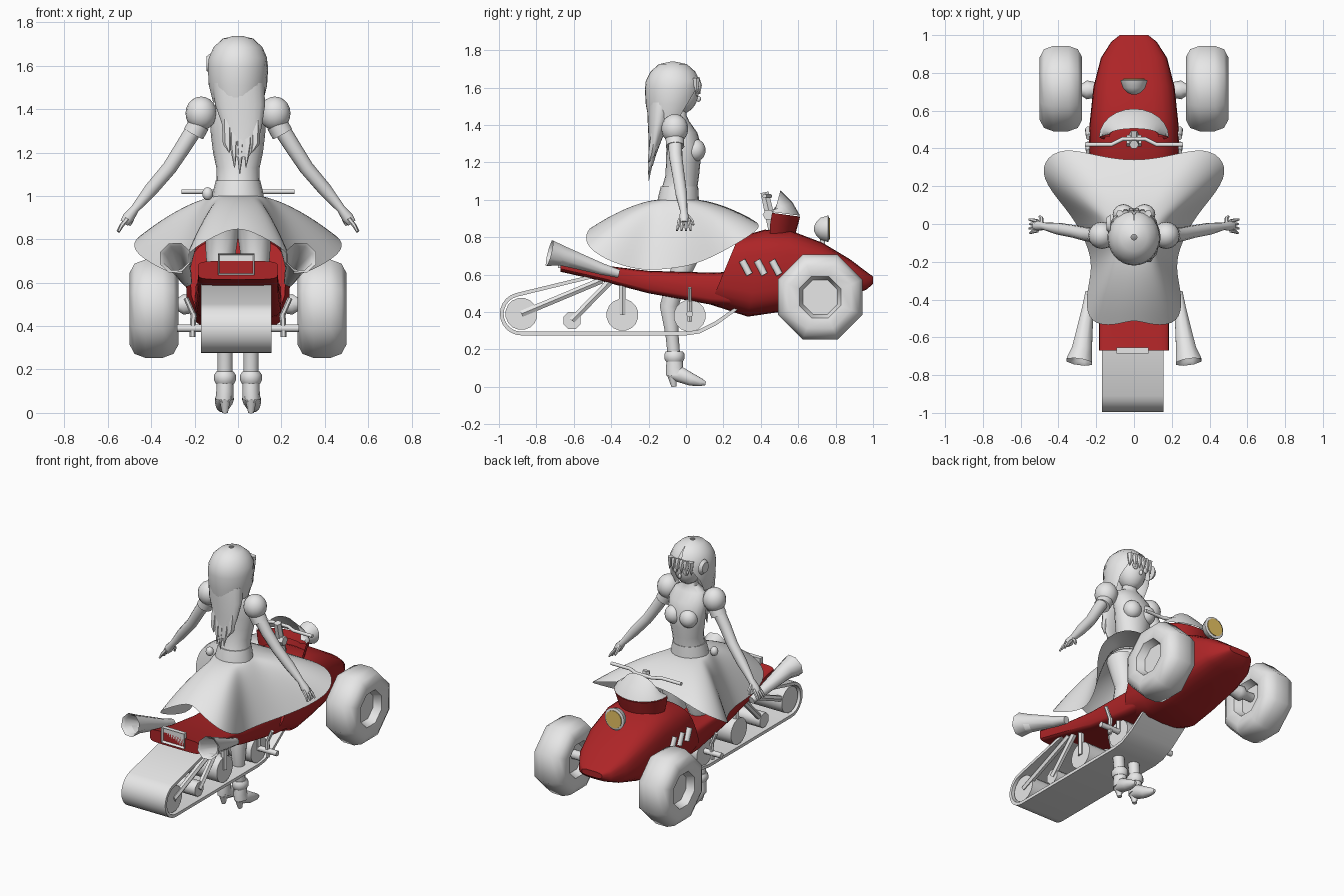
import bpy, bmesh, math
from mathutils import Vector as V

cube = bpy.data.objects.get("Cube")
if cube:
    bpy.data.objects.remove(cube)


def material(name, rgb):
    m = bpy.data.materials.new(name)
    m.use_nodes = True
    m.diffuse_color = (*rgb, 1)
    m.node_tree.nodes["Principled BSDF"].inputs["Base Color"].default_value = (*rgb, 1)
    return m


GREY = material("light grey", (0.8, 0.8, 0.8))
RED = material("deep red", (0.42, 0.018, 0.02))
YELLOW = material("lamp yellow", (0.9, 0.62, 0.14))
parts = []


def finish(name, bm, mat, angle=50):
    bmesh.ops.recalc_face_normals(bm, faces=bm.faces)
    me = bpy.data.meshes.new(name)
    bm.to_mesh(me)
    bm.free()
    me.materials.append(mat)
    ob = bpy.data.objects.new(name, me)
    bpy.context.collection.objects.link(ob)
    parts.append((ob, angle))
    return ob


def skin(name, rows, mat=GREY, ring=True, loop=False, caps=True, angle=50):
    """Join rows of points with quads; rows may be rings, and may close into a loop."""
    bm = bmesh.new()
    vs = [[bm.verts.new(p) for p in r] for r in rows]
    n = len(rows[0])
    for i in range(len(rows) if loop else len(rows) - 1):
        a, b = vs[i], vs[(i + 1) % len(rows)]
        for k in range(n if ring else n - 1):
            j = (k + 1) % n
            bm.faces.new((a[k], a[j], b[j], b[k]))
    if caps and ring and not loop:
        bm.faces.new(vs[0])
        bm.faces.new(vs[-1])
    return finish(name, bm, mat, angle)


def tube(name, pts, radii, mat=GREY, n=10, straight=False):
    """Round section swept along a path."""
    pts = [V(p) for p in pts]
    if not isinstance(radii, (list, tuple)):
        radii = [radii] * len(pts)
    whole = (pts[-1] - pts[0]).normalized()
    ref = V((0, 1, 0)) if abs(whole.x) > 0.8 else V((1, 0, 0))
    rows = []
    for i, p in enumerate(pts):
        t = whole if straight else (pts[min(i + 1, len(pts) - 1)] - pts[max(i - 1, 0)]).normalized()
        u = t.cross(ref).normalized()
        w = t.cross(u)
        rows.append([p + radii[i] * (u * math.cos(a) + w * math.sin(a))
                     for a in (2 * math.pi * (k + 0.5) / n for k in range(n))])
    return skin(name, rows, mat)


def ball(name, centre, size, mat=GREY):
    bm = bmesh.new()
    bmesh.ops.create_uvsphere(bm, u_segments=16, v_segments=10, radius=1)
    for v in bm.verts:
        v.co = V([c + s * q for c, s, q in zip(centre, size, v.co)])
    return finish(name, bm, mat)


def stack(name, rings, mat=GREY, n=20):
    """Flat elliptical rings: x, y, z, x radius, y radius."""
    return skin(name, [[(x + rx * math.cos(2 * math.pi * k / n), y + ry * math.sin(2 * math.pi * k / n), z)
                        for k in range(n)] for x, y, z, rx, ry in rings], mat)


def hull(name, stations, e, n=24):
    """Rounded box sections: bottom y, top y, half width, bottom z, top z."""
    def soft(c):
        return math.copysign(abs(c) ** e, c)
    rows = []
    for yb, yt, hw, zb, zt in stations:
        row = []
        for k in range(n):
            a = 2 * math.pi * k / n
            f = 0.5 + 0.5 * soft(math.sin(a))
            row.append((hw * soft(math.cos(a)), yb + (yt - yb) * f, zb + (zt - zb) * f))
        rows.append(row)
    return skin(name, rows, RED, angle=35)


# Bodywork
hull("hood", [(.13, .28, .22, .44, .80), (.33, .42, .24, .375, .84), (.5, .56, .235, .4, .835),
              (.72, .73, .215, .44, .77), (.88, .88, .175, .485, .68), (.965, .965, .12, .52, .615),
              (1, 1, .075, .55, .59)], 0.6)
hull("tail", [(.25, .3, .2, .43, .62), (.13, .15, .2, .44, .61), (-.2, -.2, .19, .5, .62),
              (-.45, -.45, .185, .565, .65), (-.67, -.67, .185, .615, .7)], 0.35)


def arc(rx, y, ry, z, drop=0, n=13):
    ts = [math.pi * (k / (n - 1) - 0.5) for k in range(n)]
    return [(rx * math.sin(t), y + ry * math.cos(t), z - drop * (1 - math.cos(t))) for t in ts]


skin("cowl", [arc(.15, .45, .13, .8), arc(.17, .45, .15, .87), arc(.185, .46, .15, .91, -.02),
              arc(.13, .46, .06, .9, -.02)], RED, ring=False)
skin("windshield", [arc(.185, .46, .15, .915, -.02), arc(.17, .465, .105, .985, .04),
                    arc(.13, .475, .03, 1.05, .11)], ring=False)

# Headlight
prof = [(-.075, .012), (-.065, .035), (-.04, .06), (0, .073), (.004, .062)]
tube("headlight_shell", [(0, .76 + d, .845) for d, r in prof], [r for d, r in prof], n=16, straight=True)
tube("headlight_lens", [(0, .762, .845), (0, .769, .845)], .058, YELLOW, 16)
tube("headlight_stem", [(0, .73, .74), (0, .73, .8)], .015)

# Steering
tube("handlebar", [(-.26, .42, 1.02), (-.12, .42, 1.02), (-.06, .45, 1.02), (.06, .45, 1.02),
                   (.12, .42, 1.02), (.26, .42, 1.02)], .011)
tube("steering_stem", [(0, .47, .82), (0, .42, 1.04)], [.03, .025], n=6)
tube("stem_clamp", [(-.04, .44, .92), (.04, .44, .92)], .03, n=6)

# Track belt, rollers and struts
path = [(-.88 + .105 * math.cos(a), .39 + .105 * math.sin(a))
        for a in (math.radians(105 + 15 * k) for k in range(12))]
path += [(0, .285), (.07, .295), (.16, .34), (.3, .44), (.22, .5), (-.5, .59)]
rows = []
for i, (y, z) in enumerate(path):
    p, q = path[i - 1], path[(i + 1) % len(path)]
    t = V((0, q[0] - p[0], q[1] - p[1])).normalized()
    side = V((0, -t.z, t.y)) * .01
    rows.append([V((x, y, z)) + side * s for x, s in ((-.17, 1), (.155, 1), (.155, -1), (-.17, -1))])
skin("track_belt", rows, loop=True, angle=40)
for i, (y, z, r) in enumerate([(-.88, .39, .086), (-.61, .355, .05), (-.34, .385, .086), (.02, .38, .086)]):
    tube(f"roller_{i + 1}", [(-.155, y, z), (.14, y, z)], r, n=16 if r > .06 else 8)

# Tail light frame with a sunk face
bm = bmesh.new()
bmesh.ops.create_cube(bm, size=1)
for v in bm.verts:
    v.co = V((-.008 + v.co.x * .17, -.67 + v.co.y * .03, .685 + v.co.z * .1))
bm.faces.ensure_lookup_table()
rear = min(bm.faces, key=lambda f: f.calc_center_median().y)
bmesh.ops.inset_region(bm, faces=[rear], thickness=.012)
bmesh.ops.translate(bm, verts=rear.verts, vec=(0, .015, 0))
finish("tail_light", bm, GREY, 30)

# Paired vehicle parts
wheel = [(.05, .02), (.05, .1), (.1, .12), (.112, .18), (.09, .225), (.04, .245)]
wheel += [(-d, r) for d, r in reversed(wheel)]
for s, tag in ((1, "left"), (-1, "right")):
    tube(tag + "_wheel", [(s * (.387 + d), .717, .48) for d, r in wheel], [r for d, r in wheel],
         n=8, straight=True)
    tube(tag + "_axle", [(s * x, .71, .5) for x in (.15, .225, .25, .28, .38)], [.03, .045, .05, .03, .03])
    for i in range(3):
        y = .3 + .08 * i
        tube(f"{tag}_vent_{i + 1}", [(s * .235, y, .675), (s * .24, y + .04, .6)], .02, n=8)
    tube(tag + "_exhaust", [(s * .235, -.36, .605), (s * .245, -.45, .63), (s * .275, -.66, .7),
                            (s * .29, -.73, .715), (s * .285, -.715, .713), (s * .255, -.5, .64)],
         [.024, .033, .057, .075, .06, .028], n=8, straight=True)
    for i, (a, b) in enumerate([((-.88, .39), (-.45, .57)), ((-.61, .355), (-.4, .57)),
                                ((-.34, .385), (-.34, .57)), ((.02, .38), (.02, .48))]):
        tube(f"{tag}_strut_{i + 1}", [(s * .135, *a), (s * .135, *b)], .02, n=6)
    tube(tag + "_foot_peg", [(s * .13, .02, .39), (s * .28, .02, .39)], .018, n=8)
    tube(tag + "_pedal", [(s * .21, .02, .35), (s * .205, .02, .46)], .014, n=6)
    tube(tag + "_peg_brace", [(s * .2, .02, .44), (s * .24, .02, .53)], .012, n=6)

# Rider torso and head
stack("torso", [(0, -.045, .93, .12, .11), (0, -.045, 1, .115, .105), (0, -.035, 1.06, .098, .095),
                (0, -.02, 1.13, .1, .09), (0, -.015, 1.2, .115, .092), (0, -.01, 1.28, .125, .095),
                (0, -.025, 1.36, .13, .085), (0, -.045, 1.42, .105, .062), (0, -.045, 1.45, .05, .048),
                (0, -.035, 1.53, .04, .04)])
stack("waistband", [(0, -.042, .99, .12, .112), (0, -.04, 1.02, .115, .108), (0, -.035, 1.07, .103, .1)])
ball("waist_knot", (-.14, -.1, 1.01), (.025, .025, .03))
ball("head", (0, -.025, 1.58), (.09, .093, .12))
ball("nose", (0, .066, 1.54), (.01, .014, .016))

# Hair shell with an opening for the face
rows = []
for z, gap, y, rx, ry in [(1.738, 0, -.07, .015, .015), (1.725, 0, -.07, .07, .075),
                          (1.685, 2, -.07, .113, .12), (1.635, 8, -.07, .135, .145), (1.59, 35, -.07, .14, .15),
                          (1.51, 55, -.075, .135, .14), (1.43, 68, -.085, .115, .115)]:
    g = math.radians(gap)
    angles = [g + (2 * math.pi - 2 * g) * k / 24 for k in range(25)]
    rows.append([(rx * math.sin(a), y + ry * math.cos(a), z) for a in angles])
skin("hair_shell", rows, ring=False)
stack("hair_mane", [(0, -.13, 1.52, .12, .075), (.01, -.145, 1.42, .115, .06), (.02, -.165, 1.32, .09, .035),
                    (.02, -.18, 1.24, .07, .02), (.02, -.19, 1.18, .03, .012)])
for i, (x, tip) in enumerate([(-.05, 1.2), (-.02, 1.13), (.01, 1.1), (.045, 1.13), (.08, 1.2)]):
    tube(f"hair_strand_{i + 1}", [(x, -.165, 1.35), (x, -.185, 1.24), (x * .8, -.2, tip)], [.025, .02, .002], n=6)
for i in range(6):
    x = -.075 + .03 * i
    tube(f"fringe_{i + 1}", [(x, .055, 1.65), (x, .072 - x * x * 3, 1.61), (x * 1.1, .075 - x * x * 3, 1.565)],
         [.02, .016, .002], n=6)
tube("hair_ornament", [(-.125, 0, 1.61), (-.145, 0, 1.61)], [.05, .035])

# Paired rider parts
for s, tag in ((1, "left"), (-1, "right")):
    ball(tag + "_eye", (s * .04, .06, 1.575), (.02, .009, .022))
    ball(tag + "_bust", (s * .055, .05, 1.265), (.058, .055, .06))
    ball(tag + "_puff_sleeve", (s * .17, -.06, 1.38), (.072, .072, .078))
    tube(tag + "_sleeve_cuff", [(s * .18, -.06, 1.33), (s * .205, -.058, 1.285)], .05, n=14)
    tube(tag + "_arm", [(s * .175, -.06, 1.35), (s * .25, -.055, 1.23), (s * .315, -.04, 1.13),
                        (s * .4, -.025, 1.03), (s * .475, -.012, .94), (s * .505, -.01, .9), (s * .525, -.01, .875)],
         [.04, .037, .034, .032, .02, .027, .02])
    for i in range(4):
        y = -.04 + .02 * i
        tube(f"{tag}_finger_{i + 1}", [(s * .51, -.01 + (y + .01) * .8, .895), (s * .535, y, .865),
                                       (s * (.55 + .005 * (i % 2)), y * 1.2, .835)], [.011, .01, .006], n=6)
    tube(tag + "_thumb", [(s * .49, .0, .92), (s * .49, .03, .89), (s * .5, .04, .865)], [.013, .011, .007], n=6)
    tube(tag + "_leg", [(s * .07, -.04, .94), (s * .08, .02, .72), (s * .07, -.06, .54), (s * .065, -.09, .43),
                        (s * .06, -.075, .28), (s * .06, -.06, .12)], [.09, .07, .052, .052, .036, .034], n=12)
    stack(tag + "_boot_cuff", [(s * .06, -.062, .135, .042, .045), (s * .06, -.062, .15, .05, .054),
                               (s * .06, -.062, .175, .05, .054), (s * .06, -.062, .19, .04, .045)], n=12)
    stack(tag + "_boot_shaft", [(s * .06, -.06, .15, .038, .042), (s * .06, -.062, .1, .04, .046),
                                (s * .062, -.05, .06, .042, .058)], n=12)
    tube(tag + "_boot_foot", [(s * .06, -.09, .075), (s * .062, -.03, .065), (s * .07, .03, .038),
                              (s * .075, .08, .024), (s * .075, .105, .018)], [.03, .044, .035, .022, .01])
    tube(tag + "_boot_heel", [(s * .06, -.075, .07), (s * .06, -.065, 0)], [.03, .014], n=8)

# Skirt, flared from the waist to a waving hem
half = [(.19, .36, .89), (.38, .41, .86), (.49, .33, .8), (.475, .21, .73), (.33, .05, .65), (.25, -.1, .63),
        (.215, -.23, .62), (.26, -.39, .66), (.24, -.53, .74), (.1, -.54, .82)]
hem = [(0, .33, .91)] + half + [(0, -.5, .86)] + [(-x, y, z) for x, y, z in reversed(half)]
rows = []
for t in (0, .1, .3, .55, .8, 1):
    row = []
    for x, y, z in hem:
        a = math.atan2(y + .045, x)
        wx, wy = .116 * math.cos(a), -.045 + .106 * math.sin(a)
        row.append((wx + (x - wx) * t, wy + (y - wy) * t, 1 + (z - 1) * t ** 1.6))
    rows.append(row)
skirt = skin("skirt", rows, caps=False, angle=80)
skirt.modifiers.new("soft cloth", "SUBSURF").levels = 2

# Smooth shading with sharp edges kept
for ob, angle in parts:
    bpy.ops.object.select_all(action="DESELECT")
    ob.select_set(True)
    bpy.context.view_layer.objects.active = ob
    bpy.ops.object.shade_smooth_by_angle(angle=math.radians(angle))
